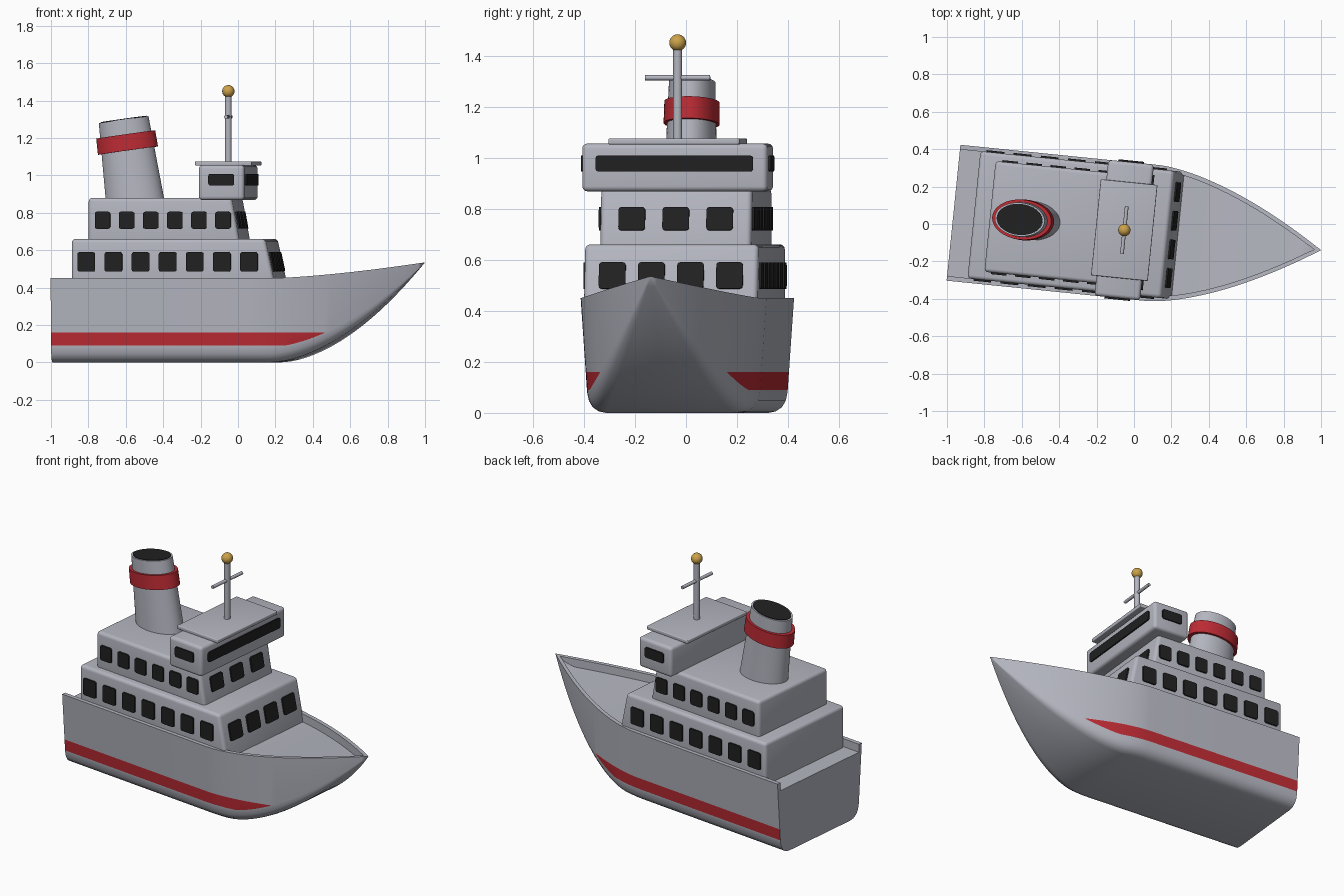
import bpy, bmesh, math
from mathutils import Matrix, Vector

if "Cube" in bpy.data.objects:
    bpy.data.objects.remove(bpy.data.objects["Cube"])

# The ship is built along its own axis, then turned slightly about z
SHIP = Matrix.Translation((0, -0.038, 0)) @ Matrix.Rotation(-math.radians(5.81), 4, 'Z')


def material(name, rgb):
    m = bpy.data.materials.new(name)
    m.diffuse_color = (*rgb, 1)
    m.use_nodes = True
    m.node_tree.nodes["Principled BSDF"].inputs["Base Color"].default_value = m.diffuse_color
    return m


GREY = material("light_grey", (0.46, 0.47, 0.53))
RED = material("red", (0.50, 0.024, 0.034))
DARK = material("dark_glass", (0.015, 0.015, 0.015))
GOLD = material("gold", (0.60, 0.36, 0.07))


def finish(name, bm, *mats):
    bmesh.ops.recalc_face_normals(bm, faces=bm.faces[:])
    me = bpy.data.meshes.new(name)
    bm.to_mesh(me)
    bm.free()
    for m in mats:
        me.materials.append(m)
    ob = bpy.data.objects.new(name, me)
    bpy.context.collection.objects.link(ob)
    ob.matrix_world = SHIP
    bpy.ops.object.select_all(action='DESELECT')
    ob.select_set(True)
    bpy.context.view_layer.objects.active = ob
    bpy.ops.object.shade_smooth_by_angle(angle=math.radians(32))
    return ob


# ---- Hull: lofted sections, with bulwark and sunken deck ----
def half_section(x):
    t = max(0, (x - 0.1) / 0.905)
    k = max(0, (x - 0.2) / 0.805)
    w = 0.365 * (1 - min(1, t) ** 1.6)
    z0 = 0.535 * k ** 1.75
    z1 = 0.45 + 0.085 * k ** 1.5
    prof = [(0, 0), (.72, 0), (.80, .012), (.87, .05), (.91, .105), (.93, .18), (1, 1)]
    pts = [(w * a, z0 + (z1 - z0) * b) for a, b in prof]
    inner = max(0, w - 0.025)
    zd = z1 - min(0.05, 0.5 * (z1 - z0))
    return pts + [(inner, z1), (inner, zd), (0, zd)]


SIDE_ROW = 5          # profile row that carries the stripe
bm = bmesh.new()
rings = []
stations = [-0.97, -0.4] + [0.1 + 0.905 * i / 26 for i in range(27)]
for x in stations:
    half = half_section(x)
    ring = half + [(-y, z) for y, z in half[-2:0:-1]]
    rings.append([bm.verts.new((x, y, z)) for y, z in ring])
n = len(rings[0])
for a, b in zip(rings, rings[1:]):
    for i in range(n):
        f = bm.faces.new((a[i], a[(i + 1) % n], b[(i + 1) % n], b[i]))
        f.material_index = 1 if i in (SIDE_ROW, n - 1 - SIDE_ROW) else 0
bm.faces.new(rings[0])
bmesh.ops.remove_doubles(bm, verts=bm.verts[:], dist=1e-5)
for z in (0.09, 0.16):
    side = [f for f in bm.faces if f.material_index == 1]
    geom = side + list({e for f in side for e in f.edges}) + list({v for f in side for v in f.verts})
    bmesh.ops.bisect_plane(bm, geom=geom, plane_co=(0, 0, z), plane_no=(0, 0, 1))
for f in bm.faces:
    if not 0.09 < f.calc_center_median().z < 0.16:
        f.material_index = 0
finish("hull", bm, GREY, RED)


# ---- Superstructure ----
def house(name, x0, x1, hw, z0, z1, slope=0.0, r=0.02):
    """Rounded box; x1 is the front at the top, sloping forward downwards."""
    bm = bmesh.new()
    bmesh.ops.create_cube(bm, size=1)
    for v in bm.verts:
        top, front = v.co.z > 0, v.co.x > 0
        z = z1 if top else z0
        v.co = (x1 + slope * (z1 - z) if front else x0, 2 * hw * v.co.y, z)
    bmesh.ops.bevel(bm, geom=bm.edges[:], offset=r, segments=4, profile=0.5, affect='EDGES')
    finish(name, bm, GREY)


house("lower_house", -0.86, 0.18, 0.342, 0.38, 0.66, 0.214)
house("upper_house", -0.774, -0.005, 0.2975, 0.63, 0.88, 0.18)
house("bridge", -0.175, 0.07, 0.365, 0.868, 1.055)
house("bridge_roof", -0.205, 0.10, 0.258, 1.052, 1.075, r=0.005)


# ---- Windows: thin rounded plates ----
def pane(bm, loc, w, h, yaw, tilt=0.0):
    p = bmesh.new()
    bmesh.ops.create_cube(p, size=1, matrix=Matrix.Diagonal((0.0095, w, h, 1)))
    edges = [e for e in p.edges if abs(e.verts[0].co.x - e.verts[1].co.x) > 0.005]
    bmesh.ops.bevel(p, geom=edges, offset=0.012, segments=3, profile=0.5, affect='EDGES')
    m = Matrix.Translation(loc) @ Matrix.Rotation(yaw, 4, 'Z') @ Matrix.Rotation(-tilt, 4, 'Y')
    p.transform(m @ Matrix.Translation((0.004, 0, 0)))
    tmp = bpy.data.meshes.new("tmp")
    p.to_mesh(tmp)
    p.free()
    bm.from_mesh(tmp)
    bpy.data.meshes.remove(tmp)


def windows(name, side_xs, hw, z, w, h, front_x, front_ys, fw, slope=0.0):
    bm = bmesh.new()
    for x in side_xs:
        for s in (-1, 1):
            pane(bm, (x, s * hw, z), w, h, s * math.pi / 2)
    for y in front_ys:
        pane(bm, (front_x, y, z), fw, h, 0, math.atan(slope))
    finish(name, bm, DARK)


windows("lower_windows", [-0.78 + 0.1457 * i for i in range(7)], 0.342, 0.5375, 0.095, 0.105,
        0.18 + 0.214 * 0.1225, [-0.231, -0.077, 0.077, 0.231], 0.105, 0.214)
windows("upper_windows", [-0.697 + 0.1294 * i for i in range(6)], 0.2975, 0.76, 0.083, 0.092,
        -0.005 + 0.18 * 0.12, [-0.173, 0, 0.173], 0.105, 0.18)
windows("bridge_windows", [-0.053], 0.365, 0.977, 0.138, 0.063, 0.07, [0], 0.62)


# ---- Funnel: leaning oval cone with band and dark mouth ----
LEAN = (Matrix.Translation((-0.553, 0, 0.86)) @ Matrix.Rotation(-math.radians(8), 4, 'Y')
        @ Matrix.Diagonal((1, 0.67, 1, 1)))


def lathe(name, profile, mats, closed=False):
    """Spin (radius, height, material) points around the funnel axis."""
    bm = bmesh.new()
    N = 48
    rows = [[bm.verts.new((r * math.cos(2 * math.pi * i / N), r * math.sin(2 * math.pi * i / N), z))
             for i in range(N)] for r, z in profile]
    pairs = list(zip(rows, rows[1:])) + ([(rows[-1], rows[0])] if closed else [])
    for a, b in pairs:
        for i in range(N):
            j = (i + 1) % N
            bm.faces.new((a[i], a[j], b[j], b[i]))
    if not closed:
        bm.faces.new(rows[0])
        bm.faces.new(rows[-1])
    bm.transform(LEAN)
    finish(name, bm, *mats)


lathe("funnel", [(0.158, -0.03), (0.135, 0.437), (0.135, 0.442)], [GREY])
lathe("funnel_mouth", [(0.124, 0.438), (0.124, 0.446)], [DARK])
lathe("funnel_band", [(0.140, 0.275), (0.163, 0.275), (0.160, 0.362), (0.130, 0.362)], [RED], True)


# ---- Mast, crossbar and masthead ball ----
def rod(name, centre, r, length, rot=Matrix.Identity(4)):
    bm = bmesh.new()
    bmesh.ops.create_cone(bm, cap_ends=True, segments=20, radius1=r, radius2=r, depth=length,
                          matrix=Matrix.Translation(centre) @ rot)
    finish(name, bm, GREY)


rod("mast", (-0.052, 0, 1.255), 0.0175, 0.39)
rod("mast_crossbar", (-0.052, 0, 1.313), 0.010, 0.255, Matrix.Rotation(math.pi / 2, 4, 'X'))
bm = bmesh.new()
bmesh.ops.create_uvsphere(bm, u_segments=24, v_segments=14, radius=0.033,
                          matrix=Matrix.Translation((-0.052, 0, 1.45)))
finish("masthead_ball", bm, GOLD)
